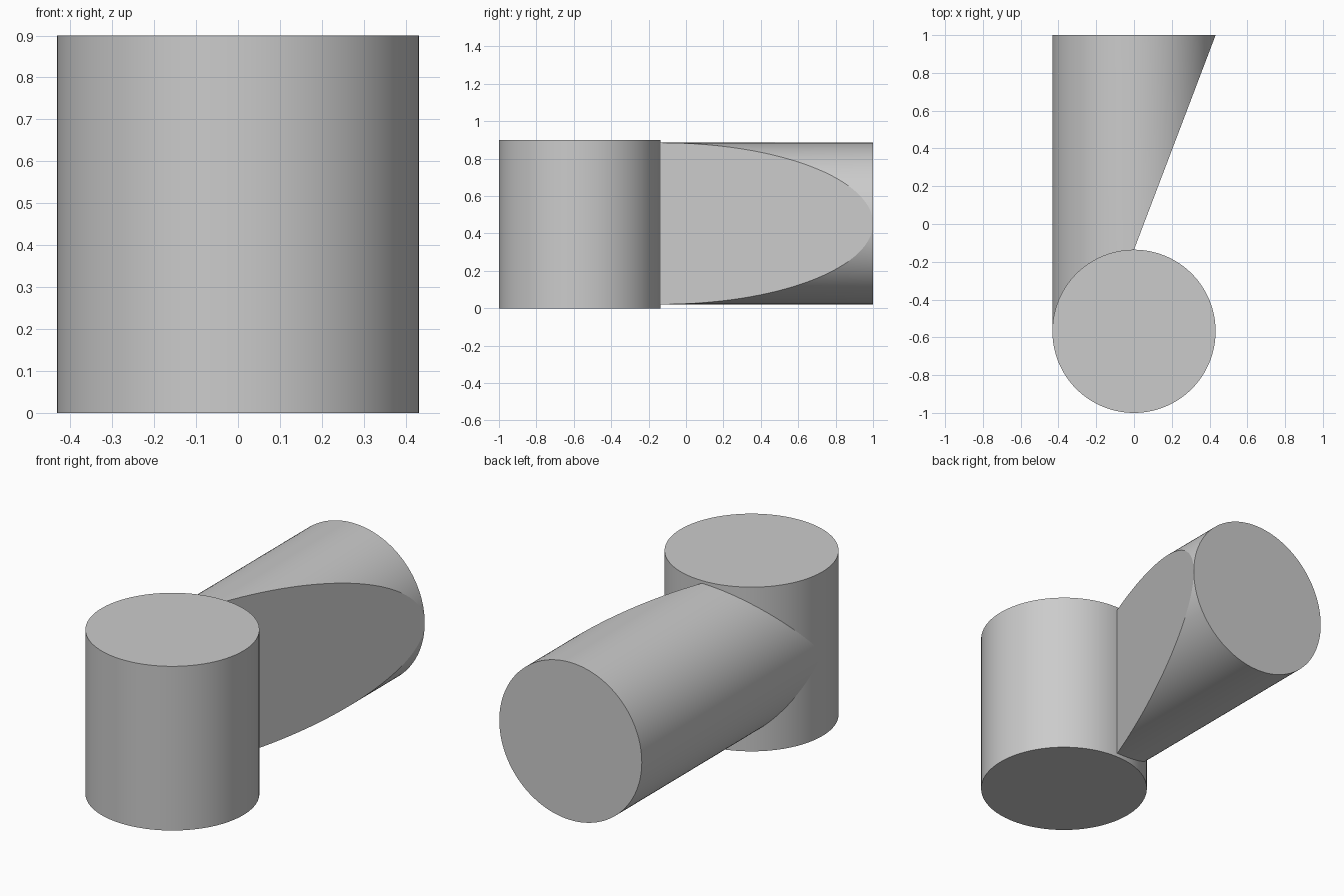
import bpy
import bmesh
import math
from mathutils import Matrix, Vector

RADIUS = 0.432
SEGMENTS = 128
POST_Y = RADIUS - 1
POST_HEIGHT = 0.9
ARM_Z = 0.453

cube = bpy.data.objects.get("Cube")
if cube:
    bpy.data.objects.remove(cube, do_unlink=True)

grey = bpy.data.materials.new("plain_grey")
grey.use_nodes = True
grey.diffuse_color = (0.6, 0.6, 0.6, 1)
grey.node_tree.nodes["Principled BSDF"].inputs["Base Color"].default_value = grey.diffuse_color


def cylinder(length, matrix):
    bm = bmesh.new()
    bmesh.ops.create_cone(bm, cap_ends=True, segments=SEGMENTS, radius1=RADIUS,
                          radius2=RADIUS, depth=length, matrix=matrix)
    return bm


def finish(bm, name):
    bmesh.ops.recalc_face_normals(bm, faces=bm.faces)
    mesh = bpy.data.meshes.new(name)
    bm.to_mesh(mesh)
    bm.free()
    mesh.materials.append(grey)
    obj = bpy.data.objects.new(name, mesh)
    bpy.context.collection.objects.link(obj)
    bpy.ops.object.select_all(action="DESELECT")
    obj.select_set(True)
    bpy.context.view_layer.objects.active = obj
    bpy.ops.object.shade_smooth_by_angle(angle=math.radians(20))


# Upright post
finish(cylinder(POST_HEIGHT, Matrix.Translation((0, POST_Y, POST_HEIGHT / 2))), "upright_post")

# Horizontal arm running back from the post's axis
arm = cylinder(1 - POST_Y, Matrix.Translation((0, (1 + POST_Y) / 2, ARM_Z))
               @ Matrix.Rotation(math.pi / 2, 4, "X"))

# Slanted cut from the back of the post to the arm's far left edge
start = Vector((0, POST_Y + RADIUS, ARM_Z))
run = Vector((RADIUS, 1, ARM_Z)) - start
bmesh.ops.bisect_plane(arm, geom=arm.verts[:] + arm.edges[:] + arm.faces[:], dist=1e-5,
                       plane_co=start, plane_no=(run.y, -run.x, 0), clear_outer=True)
bmesh.ops.holes_fill(arm, edges=[e for e in arm.edges if e.is_boundary])
finish(arm, "horizontal_arm")
